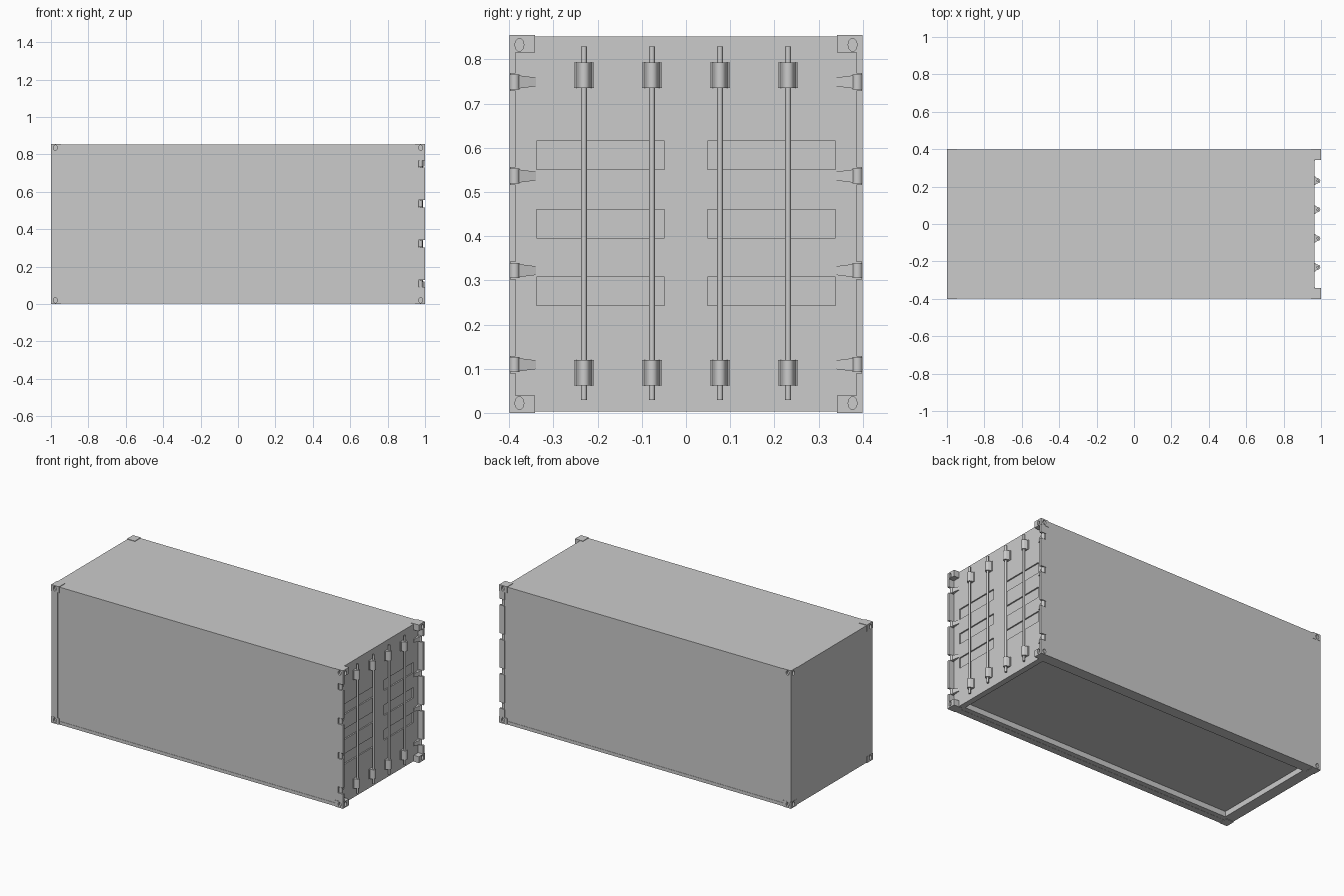
import bpy, bmesh, math
from mathutils import Matrix, Vector

if "Cube" in bpy.data.objects:
    bpy.data.objects.remove(bpy.data.objects["Cube"])

MID = 0.4275  # half height: origin used for top/bottom mirroring


def finish(name, bm, mirror=None, smooth=False):
    bmesh.ops.recalc_face_normals(bm, faces=bm.faces)
    bmesh.ops.translate(bm, verts=bm.verts, vec=(0, 0, -MID))
    me = bpy.data.meshes.new(name)
    bm.to_mesh(me)
    bm.free()
    ob = bpy.data.objects.new(name, me)
    ob.location.z = MID
    bpy.context.collection.objects.link(ob)
    if smooth:
        bpy.context.view_layer.objects.active = ob
        ob.select_set(True)
        bpy.ops.object.shade_smooth_by_angle(angle=math.radians(40))
        ob.select_set(False)
    if mirror:
        m = ob.modifiers.new("mirror", 'MIRROR')
        m.use_axis = [a in mirror for a in "xyz"]
        m.use_mirror_merge = False
    return ob


def add_box(bm, lo, hi):
    lo, hi = Vector(lo), Vector(hi)
    m = Matrix.Translation((lo + hi) / 2) @ Matrix.Diagonal((*(hi - lo), 1))
    bmesh.ops.create_cube(bm, size=1, matrix=m)


def add_cyl(bm, center, r, depth, rot=None, scale=(1, 1, 1), n=16):
    m = Matrix.Translation(center) @ Matrix.Diagonal((*scale, 1)) @ (rot or Matrix())
    bmesh.ops.create_cone(bm, cap_ends=True, segments=n, radius1=r, radius2=r,
                          depth=depth, matrix=m)


def box(name, lo, hi, mirror=None):
    bm = bmesh.new()
    add_box(bm, lo, hi)
    return finish(name, bm, mirror)


def cut(ob, cutter):
    m = ob.modifiers.new("cut", 'BOOLEAN')
    m.operation, m.solver, m.object = 'DIFFERENCE', 'EXACT', cutter


# main body, closed end frame and bottom rails
body = box("container_body", (-0.957, -0.397, 0.003), (0.965, 0.397, 0.852))
end_wall = box("end_wall", (-0.9985, -0.399, 0.003), (-0.957, 0.399, 0.852))
box("bottom_rail", (-0.945, 0.36, 0.002), (0.945, 0.399, 0.022), "y")

# door panel recesses and underside recess
bm = bmesh.new()
for z in (0.275, 0.428, 0.583):
    for s in (-1, 1):
        add_box(bm, (0.957, s * 0.1935 - 0.1445, z - 0.0325),
                (1.0, s * 0.1935 + 0.1445, z + 0.0325))
add_box(bm, (-0.93, -0.33, -0.05), (0.93, 0.33, 0.036))
recess = finish("recess_cutter", bm)

# corner castings with oval sockets on end and side faces
bm = bmesh.new()
add_cyl(bm, (1.0, 0.377, 0.833), 0.01, 0.026, Matrix.Rotation(math.pi / 2, 4, 'Y'), (1, 1, 1.45))
add_cyl(bm, (0.976, 0.4, 0.835), 0.01, 0.026, Matrix.Rotation(math.pi / 2, 4, 'X'), (1, 1, 1.45))
sockets = finish("socket_cutter", bm, "xyz")
castings = box("corner_castings", (0.946, 0.342, 0.816), (1.0, 0.4, 0.855), "xyz")

cut(body, recess)
for ob in (body, end_wall, castings):
    cut(ob, sockets)
for ob in (recess, sockets):
    ob.hide_render = True
    ob.hide_viewport = True

# door posts, broken by gaps at the hinges
hinge_z = (0.109, 0.322, 0.536, 0.749)
edges = [0.039]
for z in hinge_z:
    edges += [z - 0.019, z + 0.019]
edges.append(0.816)
bm = bmesh.new()
for a, b in zip(edges[::2], edges[1::2]):
    add_box(bm, (0.964, 0.386, a), (0.999, 0.3995, b))
finish("door_post", bm, "y")

# hinges: round knuckle plus tapered leaf
bm = bmesh.new()
for z in hinge_z:
    add_cyl(bm, (0.976, 0.388, z), 0.0115, 0.034)
    pts = [bm.verts.new((x, y, z + s * h)) for s in (-1, 1)
           for x, y, h in ((0.96, 0.388, 0.016), (0.985, 0.388, 0.016),
                           (0.96, 0.34, 0.01), (0.968, 0.34, 0.01))]
    bmesh.ops.convex_hull(bm, input=pts)
finish("hinge", bm, "y", True)

# locking rods
bm = bmesh.new()
for y in (0.077, 0.231):
    add_cyl(bm, (0.982, y, 0.429), 0.0065, 0.8)
finish("locking_rod", bm, "y", True)

# rod brackets: flanged dome profile extruded upward
arc = [(0.983 + 0.013 * math.cos(a), 0.013 * math.sin(a))
       for a in (math.radians(-75 + 15 * i) for i in range(11))]
profile = ([(0.96, -0.0225), (0.969, -0.0225), (0.97, -0.018)] + arc
           + [(0.97, 0.018), (0.969, 0.0225), (0.96, 0.0225)])
bm = bmesh.new()
for y in (0.077, 0.231):
    f = bm.faces.new([bm.verts.new((px, y + py, 0.735)) for px, py in profile])
    top = bmesh.ops.extrude_face_region(bm, geom=[f], use_keep_orig=True)["geom"]
    bmesh.ops.translate(bm, vec=(0, 0, 0.058),
                        verts=[v for v in top if isinstance(v, bmesh.types.BMVert)])
finish("rod_bracket", bm, "yz", True)
